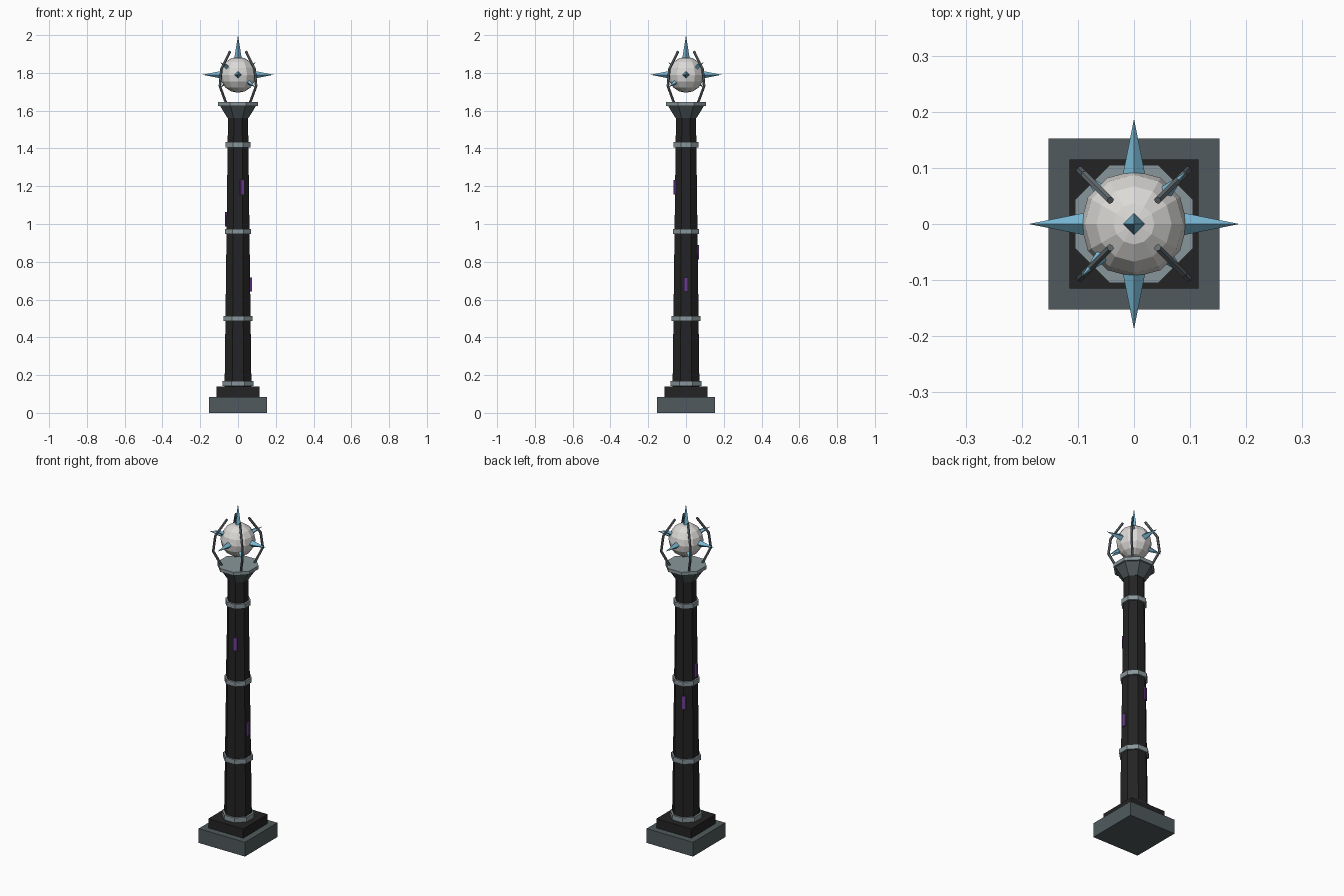
import bpy, bmesh, math
from mathutils import Vector, Matrix

if "Cube" in bpy.data.objects:
    bpy.data.objects.remove(bpy.data.objects["Cube"])


def mat(name, rgb):
    m = bpy.data.materials.new(name)
    m.diffuse_color = (*rgb, 1)
    m.use_nodes = True
    m.node_tree.nodes["Principled BSDF"].inputs["Base Color"].default_value = m.diffuse_color
    return m


SLATE = mat("slate grey", (0.08, 0.102, 0.109))
BLACK = mat("black stone", (0.017, 0.017, 0.018))
STEEL = mat("pale steel", (0.25, 0.305, 0.325))
IRON = mat("iron grey", (0.135, 0.16, 0.175))
PEARL = mat("pearl white", (0.71, 0.70, 0.68))
BLUE = mat("ice blue", (0.19, 0.48, 0.66))
PURPLE = mat("violet", (0.16, 0.045, 0.29))


def finish(name, bm, material):
    me = bpy.data.meshes.new(name)
    bm.to_mesh(bm and me)
    bm.free()
    me.materials.append(material)
    ob = bpy.data.objects.new(name, me)
    bpy.context.collection.objects.link(ob)
    return ob


def box(name, size, loc, material, angle=0):
    bm = bmesh.new()
    m = Matrix.Rotation(angle, 4, 'Z') @ Matrix.Translation(loc) @ Matrix.Diagonal((*size, 1))
    bmesh.ops.create_cube(bm, size=1, matrix=m)
    return finish(name, bm, material)


def octagon(name, z0, z1, a0, a1, material):
    """Eight-sided frustum with flats facing the axes; a0/a1 are flat distances."""
    k = 1 / math.cos(math.pi / 8)
    bm = bmesh.new()
    m = Matrix.Translation((0, 0, (z0 + z1) / 2)) @ Matrix.Rotation(math.pi / 8, 4, 'Z')
    bmesh.ops.create_cone(bm, cap_ends=True, segments=8, radius1=a0 * k, radius2=a1 * k,
                          depth=z1 - z0, matrix=m)
    return finish(name, bm, material)


# Stepped base
box("base_plinth", (0.305, 0.305, 0.085), (0, 0, 0.0425), SLATE)
box("base_step", (0.23, 0.23, 0.055), (0, 0, 0.1125), BLACK)

# Tapered shaft with bands
octagon("shaft", 0.14, 1.57, 0.071, 0.053, BLACK)
for i, (z, a) in enumerate([(0.156, 0.081), (0.50, 0.076), (0.96, 0.070), (1.42, 0.065)]):
    octagon(f"band_{i + 1}", z - 0.014, z + 0.014, a, a, STEEL)

# Flared capital and rim
octagon("capital", 1.56, 1.63, 0.055, 0.098, SLATE)
octagon("capital_rim", 1.625, 1.645, 0.105, 0.105, STEEL)

# Rune plates climbing around the shaft
for i, (z, deg) in enumerate([(0.68, 0), (0.85, 115), (1.025, 185), (1.195, 292)]):
    r = 0.071 - 0.018 * (z - 0.14) / 1.43
    box(f"rune_plate_{i + 1}", (0.0095, 0.022, 0.075), (r + 0.004, 0, z), PURPLE, math.radians(deg))

# Faceted orb
C = Vector((0, 0, 1.79))
bm = bmesh.new()
bmesh.ops.create_uvsphere(bm, u_segments=12, v_segments=8, radius=0.095,
                          matrix=Matrix.Translation(C))
finish("orb", bm, PEARL)


def spike(name, direction, start, tip, radius):
    d = Vector(direction).normalized()
    bm = bmesh.new()
    m = (Matrix.Translation(C + d * (start + tip) / 2)
         @ d.to_track_quat('Z', 'Y').to_matrix().to_4x4())
    bmesh.ops.create_cone(bm, cap_ends=True, segments=4, radius1=radius, radius2=0,
                          depth=tip - start, matrix=m)
    finish(name, bm, BLUE)


# Large spikes on the axes, small ones alternating up and down on the diagonals
for i, d in enumerate([(1, 0, 0), (-1, 0, 0), (0, 1, 0), (0, -1, 0)]):
    spike(f"side_spike_{i + 1}", d, 0.083, 0.188, 0.021)
spike("top_spike", (0, 0, 1), 0.085, 0.21, 0.02)
for i, (x, y) in enumerate([(1, 1), (-1, -1), (1, -1), (-1, 1)]):
    spike(f"diagonal_spike_{i + 1}", (x, y, 0.7 * x * y), 0.083, 0.148, 0.014)

# Four bent claws around the orb
PATH = [(0.063, 1.64), (0.096, 1.73), (0.088, 1.82), (0.043, 1.912)]
for i, (x, y) in enumerate([(1, 1), (-1, 1), (-1, -1), (1, -1)]):
    bm = bmesh.new()
    pts = [Vector((x * r, y * r, z)) for r, z in PATH]
    for a, b in zip(pts, pts[1:]):
        d = (b - a).normalized()
        a, b = a - d * 0.002, b + d * 0.002
        m = Matrix.Translation((a + b) / 2) @ d.to_track_quat('Z', 'Y').to_matrix().to_4x4()
        bmesh.ops.create_cone(bm, cap_ends=True, segments=6, radius1=0.007, radius2=0.007,
                              depth=(b - a).length, matrix=m)
    finish(f"claw_{i + 1}", bm, IRON)
